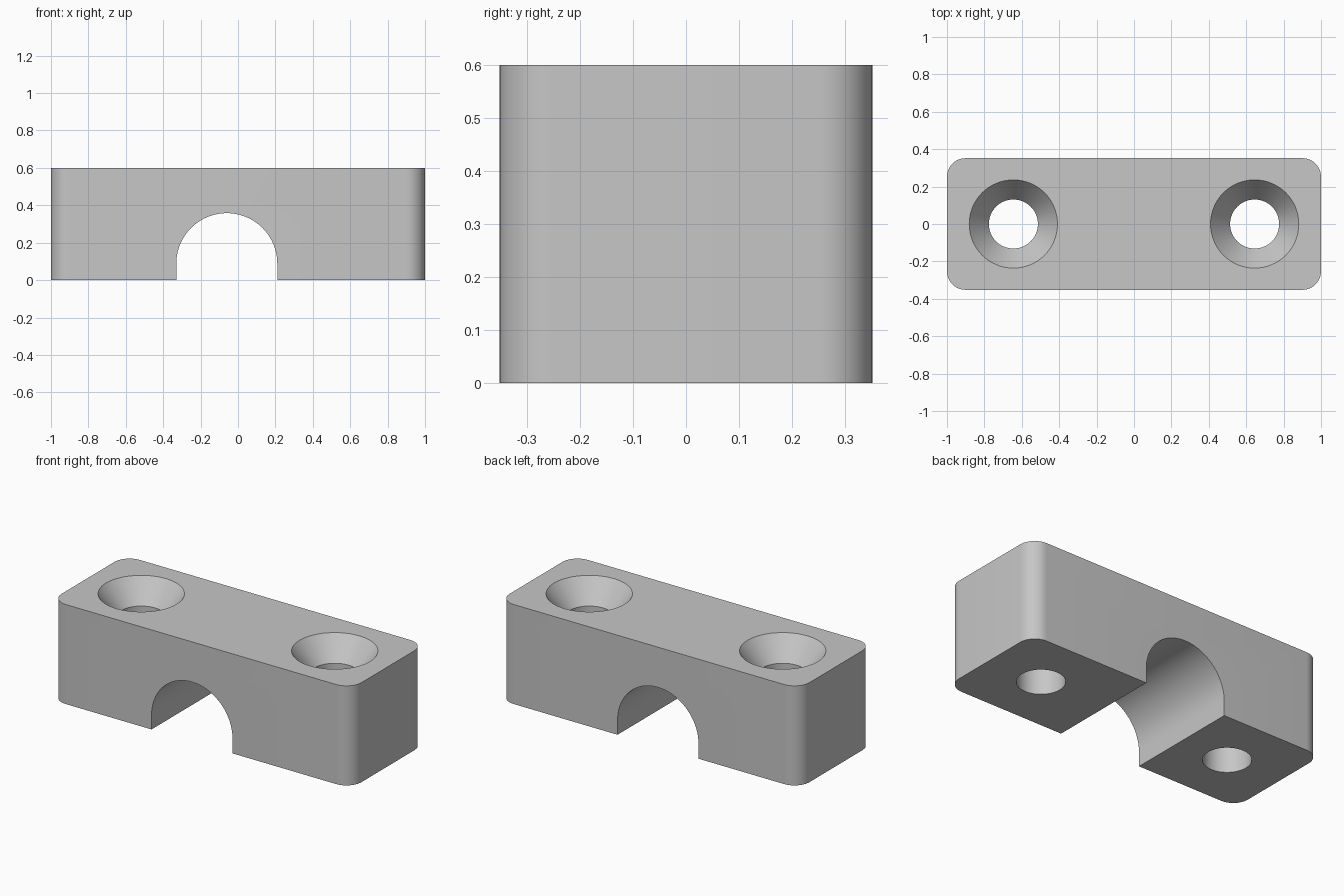
import bpy
import bmesh
import math

# Remove the default cube
cube = bpy.data.objects.get("Cube")
if cube:
    bpy.data.objects.remove(cube, do_unlink=True)

LENGTH, DEPTH, HEIGHT = 2.0, 0.704, 0.6
CORNER = 0.1
HOLE_X, HOLE_R, SINK_R, SINK_DEPTH = 0.645, 0.131, 0.236, 0.136
ARCH_X, ARCH_Z, ARCH_R = -0.06, 0.088, 0.27

grey = bpy.data.materials.new("light grey")
grey.use_nodes = True
colour = (0.57, 0.57, 0.57, 1)
grey.diffuse_color = colour
grey.node_tree.nodes["Principled BSDF"].inputs["Base Color"].default_value = colour


def arc(cx, cy, r, start, end, steps):
    """Points on a circular arc, angles in degrees."""
    angles = [math.radians(start + (end - start) * i / steps) for i in range(steps + 1)]
    return [(cx + r * math.cos(a), cy + r * math.sin(a)) for a in angles]


def loft(name, rings):
    """Closed solid through rings that all have the same number of points."""
    bm = bmesh.new()
    loops = [[bm.verts.new(p) for p in ring] for ring in rings]
    for low, high in zip(loops, loops[1:]):
        for i in range(len(low)):
            j = (i + 1) % len(low)
            bm.faces.new((low[i], low[j], high[j], high[i]))
    bm.faces.new(loops[0])
    bm.faces.new(loops[-1])
    bmesh.ops.recalc_face_normals(bm, faces=bm.faces)
    mesh = bpy.data.meshes.new(name)
    bm.to_mesh(mesh)
    bm.free()
    mesh.materials.append(grey)
    obj = bpy.data.objects.new(name, mesh)
    bpy.context.collection.objects.link(obj)
    return obj


# Block with rounded vertical edges
ix, iy = LENGTH / 2 - CORNER, DEPTH / 2 - CORNER
outline = []
for k, (sx, sy) in enumerate([(1, 1), (-1, 1), (-1, -1), (1, -1)]):
    outline += arc(sx * ix, sy * iy, CORNER, 90 * k, 90 * k + 90, 12)
block = loft("clamp_block", [[(x, y, z) for x, y in outline] for z in (0, HEIGHT)])

# Arched channel running front to back
arch = arc(ARCH_X, ARCH_Z, ARCH_R, 0, 180, 48)
arch += [(ARCH_X - ARCH_R, -0.2), (ARCH_X + ARCH_R, -0.2)]
cutters = [loft("channel_cutter", [[(x, y, z) for x, z in arch] for y in (-DEPTH, DEPTH)])]

# Countersunk screw holes
slope = (SINK_R - HOLE_R) / SINK_DEPTH
over = 0.1
levels = [(HOLE_R, -over), (HOLE_R, HEIGHT - SINK_DEPTH), (SINK_R + slope * over, HEIGHT + over)]
for side, x in (("left", HOLE_X), ("right", -HOLE_X)):
    rings = [[(px, py, z) for px, py in arc(x, 0, r, 0, 360, 64)[:-1]] for r, z in levels]
    cutters.append(loft(side + "_hole_cutter", rings))

bpy.context.view_layer.objects.active = block
for cutter in cutters:
    cut = block.modifiers.new(cutter.name, "BOOLEAN")
    cut.operation = "DIFFERENCE"
    cut.solver = "EXACT"
    cut.object = cutter
    bpy.ops.object.modifier_apply(modifier=cut.name)
    bpy.data.objects.remove(cutter, do_unlink=True)

# Smooth curved walls, keep edges sharp
bpy.ops.object.select_all(action="DESELECT")
block.select_set(True)
bpy.ops.object.shade_smooth_by_angle(angle=math.radians(25))
